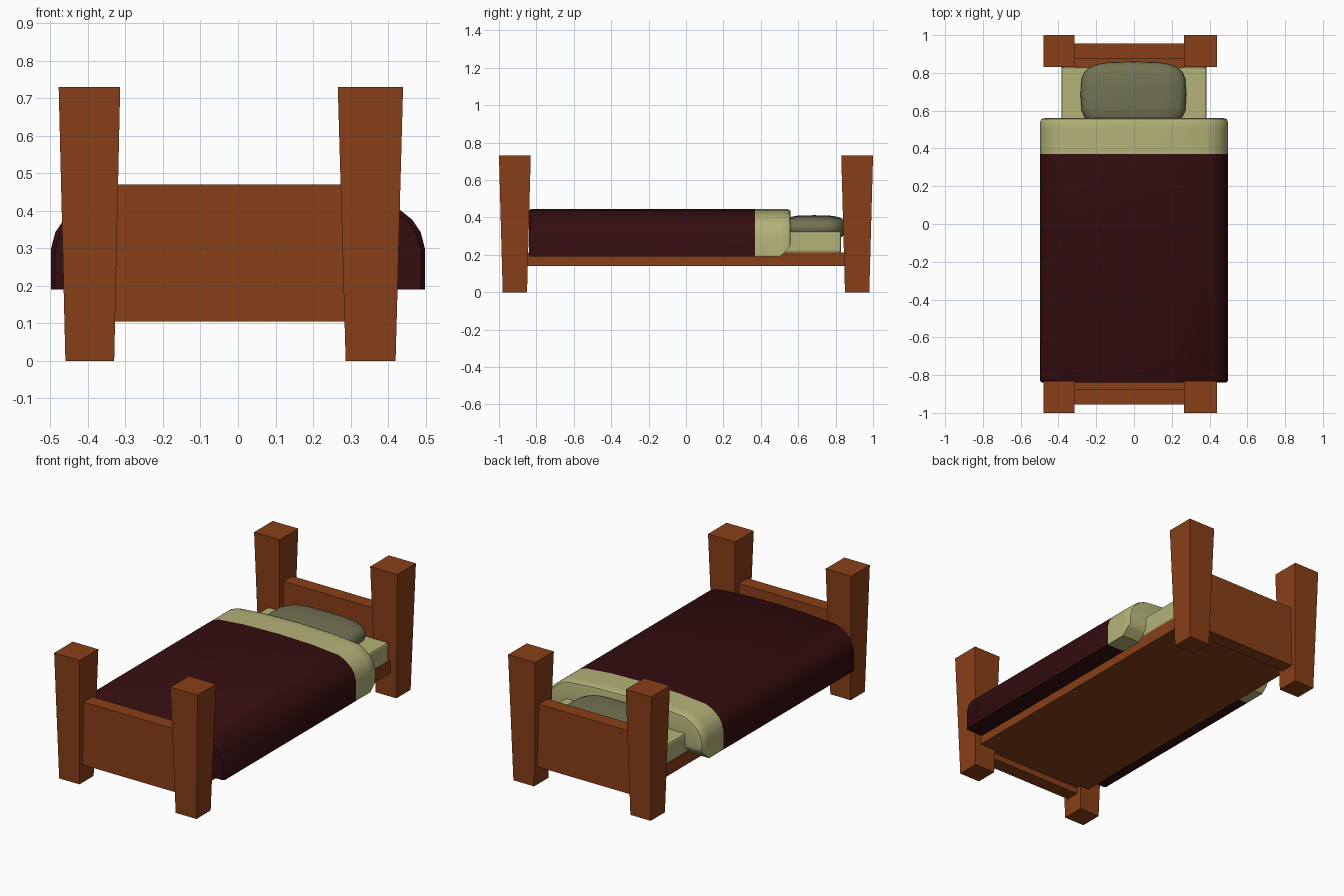
import bpy, bmesh, math
from mathutils import Vector

if "Cube" in bpy.data.objects:
    bpy.data.objects.remove(bpy.data.objects["Cube"])


def material(name, rgb):
    m = bpy.data.materials.new(name)
    m.diffuse_color = (*rgb, 1)
    m.use_nodes = True
    m.node_tree.nodes["Principled BSDF"].inputs["Base Color"].default_value = m.diffuse_color
    return m


WOOD = material("wood", (0.25, 0.05, 0.009))
RED = material("dark_red_cloth", (0.035, 0.004, 0.005))
CREAM = material("cream_cloth", (0.45, 0.45, 0.19))
GREY = material("pillow_cloth", (0.17, 0.17, 0.09))


def finish(name, bm, mat, smooth=None):
    bmesh.ops.recalc_face_normals(bm, faces=bm.faces)
    me = bpy.data.meshes.new(name)
    bm.to_mesh(me)
    bm.free()
    me.materials.append(mat)
    ob = bpy.data.objects.new(name, me)
    bpy.context.collection.objects.link(ob)
    if smooth:
        bpy.ops.object.select_all(action='DESELECT')
        bpy.context.view_layer.objects.active = ob
        ob.select_set(True)
        bpy.ops.object.shade_smooth_by_angle(angle=math.radians(smooth))
    return ob


def loft(name, rings, mat, smooth=None):
    """Skin closed rings of equal length and cap both ends."""
    bm = bmesh.new()
    rows = [[bm.verts.new(p) for p in r] for r in rings]
    n = len(rows[0])
    for a, b in zip(rows, rows[1:]):
        for i in range(n):
            j = (i + 1) % n
            bm.faces.new((a[i], a[j], b[j], b[i]))
    bm.faces.new(rows[0])
    bm.faces.new(rows[-1])
    return finish(name, bm, mat, smooth)


def rect(x0, x1, y0, y1, z):
    return [(x0, y0, z), (x1, y0, z), (x1, y1, z), (x0, y1, z)]


def box(name, x, y, z, mat):
    return loft(name, [rect(*x, *y, z[0]), rect(*x, *y, z[1])], mat)


# tapered posts and end boards, mirrored front to back
for end, s in (("front", -1), ("back", 1)):
    y0, y1 = sorted((0.85 * s, 0.98 * s))
    t0, t1 = sorted((0.83 * s, 1.0 * s))
    for side, b, t in (("left", (-0.46, -0.33), (-0.478, -0.314)),
                       ("right", (0.287, 0.42), (0.266, 0.44))):
        loft(f"{end}_{side}_post",
             [rect(*b, y0, y1, 0), rect(*t, t0, t1, 0.73)], WOOD)
    box(f"{end}_board", (-0.36, 0.32), sorted((0.875 * s, 0.955 * s)),
        (0.105, 0.47), WOOD)

# bed base and mattress
box("base", (-0.385, 0.385), (-0.88, 0.88), (0.14, 0.212), WOOD)
mattress = box("mattress", (-0.385, 0.385), (-0.83, 0.83), (0.21, 0.325), CREAM)
bev = mattress.modifiers.new("soft_edges", 'BEVEL')
bev.width = 0.012
bev.segments = 2

# blanket cross-section: half profile mirrored in x
HALF = [(0.498, 0.19), (0.498, 0.30), (0.487, 0.343), (0.465, 0.376),
        (0.425, 0.408), (0.385, 0.425), (0.22, 0.44)]
PROFILE = HALF + [(0, 0.445)] + [(-x, z) for x, z in reversed(HALF)]


def section(y, inset=0.0, low=0.19):
    return [(x * (1 - inset), y, max(z - inset * 0.4, low)) for x, z in PROFILE]


loft("blanket", [section(-0.84, 0.02), section(-0.828), section(0.37)], RED, 40)

# folded sheet with a rounded edge and a cut lower corner
loft("folded_sheet", [section(0.37), section(0.50), section(0.54, 0, 0.225),
                      section(0.556, 0.015, 0.245), section(0.56, 0.05, 0.26)],
     CREAM, 40)


# pillow: sphere pushed towards a soft rounded box
def swell(v, p):
    return math.copysign(abs(v) ** p, v)


bm = bmesh.new()
bmesh.ops.create_uvsphere(bm, u_segments=24, v_segments=12, radius=1)
for v in bm.verts:
    c = v.co
    v.co = Vector((-0.003 + 0.28 * swell(c.x, 0.55),
                   0.685 + 0.175 * swell(c.y, 0.55),
                   0.345 + 0.067 * swell(c.z, 0.8)))
finish("pillow", bm, GREY, 50)
